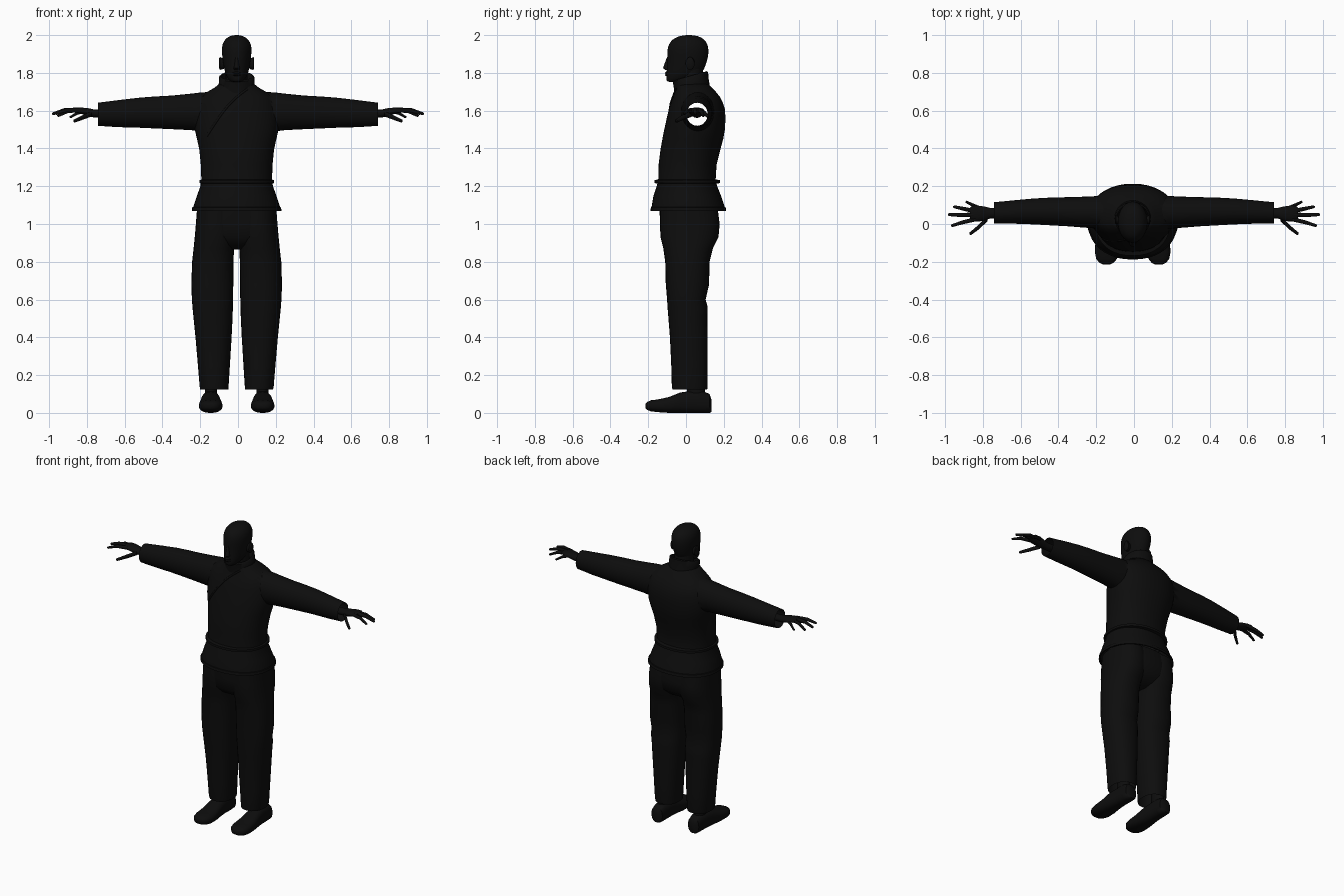
import bpy, bmesh, math
from mathutils import Vector
from mathutils.bvhtree import BVHTree

OFF = -0.007          # slight sideways offset of the body
black = bpy.data.materials.new("matte black")
black.diffuse_color = (0.004, 0.004, 0.004, 1)


def finish(name, me, angle=50):
    ob = bpy.data.objects.new(name, me)
    bpy.context.collection.objects.link(ob)
    me.materials.clear()
    me.materials.append(black)
    bpy.ops.object.select_all(action='DESELECT')
    ob.select_set(True)
    bpy.context.view_layer.objects.active = ob
    bpy.ops.object.shade_smooth_by_angle(angle=math.radians(angle))
    return ob


def loft(name, rings, axis, side=1, off=0.0, caps=(True, True), n=28, power=2.0, tilt=0.0, sub=0):
    """Skin through oval rings: (position on axis, a0, a1, b0, b1)."""
    bm = bmesh.new()
    rows = []
    for p, a0, a1, b0, b1 in rings:
        row = []
        for i in range(n):
            t = 2 * math.pi * i / n
            c, s = math.cos(t), math.sin(t)
            a = (a0 + a1) / 2 + (a1 - a0) / 2 * math.copysign(abs(c) ** (2 / power), c)
            b = (b0 + b1) / 2 + (b1 - b0) / 2 * math.copysign(abs(s) ** (2 / power), s)
            x, y, z = {'X': (p, a, b), 'Y': (a, p, b), 'Z': (a, b, p + tilt * b)}[axis]
            row.append(bm.verts.new((x * side + off, y, z)))
        rows.append(row)
    for r, q in zip(rows, rows[1:]):
        for i in range(n):
            j = (i + 1) % n
            bm.faces.new((r[i], r[j], q[j], q[i]))
    for use, row in zip(caps, (rows[0], rows[-1])):
        if use:
            bm.faces.new(row)
    bmesh.ops.recalc_face_normals(bm, faces=bm.faces)
    me = bpy.data.meshes.new(name)
    bm.to_mesh(me)
    bm.free()
    ob = finish(name, me)
    if sub:
        ob.modifiers.new("smooth", 'SUBSURF').levels = sub
    return ob


def oval(z, r, y0, y1):
    return (z, -r, r, y0, y1)


# jacket: torso joined with the sleeves, then opened at cuffs and hem
torso = loft("jacket", [oval(*r) for r in (
    (1.07, .232, -.185, .21), (1.09, .23, -.182, .205), (1.15, .21, -.172, .185),
    (1.20, .192, -.155, .165), (1.236, .187, -.147, .157), (1.315, .19, -.145, .162),
    (1.395, .198, -.135, .182), (1.45, .21, -.125, .197), (1.50, .222, -.115, .206),
    (1.56, .225, -.102, .209), (1.61, .22, -.09, .206), (1.645, .21, -.08, .194),
    (1.675, .19, -.068, .178), (1.70, .155, -.06, .158), (1.72, .12, -.055, .138),
    (1.745, .088, -.05, .115))], 'Z', off=OFF, n=40, power=2.2)
helpers = []
for s, label in ((1, "left"), (-1, "right")):
    sl = loft("sleeve_helper_" + label, [
        (.10, -.025, .15, 1.515, 1.70), (.19, -.025, .148, 1.49, 1.697), (.25, -.02, .145, 1.497, 1.69),
        (.35, -.012, .142, 1.502, 1.68), (.44, -.007, .14, 1.506, 1.675), (.53, -.002, .135, 1.51, 1.668),
        (.64, .002, .125, 1.513, 1.655), (.742, .003, .115, 1.52, 1.642)], 'X', side=s)
    m = torso.modifiers.new("join " + label, 'BOOLEAN')
    m.operation, m.object, m.solver = 'UNION', sl, 'EXACT'
    helpers.append(sl)
dg = bpy.context.evaluated_depsgraph_get()
me = bpy.data.meshes.new_from_object(torso.evaluated_get(dg))
for o in helpers + [torso]:
    bpy.data.objects.remove(o)
bm = bmesh.new()
bm.from_mesh(me)
tree = BVHTree.FromBMesh(bm)
bm.normal_update()
bmesh.ops.delete(bm, context='FACES', geom=[
    f for f in bm.faces
    if (abs(f.normal.x) > .9 and abs(f.calc_center_median().x) > .74)
    or (f.normal.z < -.9 and f.calc_center_median().z < 1.075)])
bm.to_mesh(me)
bm.free()
jacket = finish("jacket", me)

# belt and hem band
loft("belt", [oval(1.213, .186, -.15, .16), oval(1.217, .198, -.168, .18),
              oval(1.232, .198, -.168, .18), oval(1.236, .184, -.145, .156)],
     'Z', off=OFF, caps=(False, False), n=40, power=2.2)
loft("hem_band", [oval(1.07, .229, -.18, .205), oval(1.07, .237, -.188, .213),
                  oval(1.088, .235, -.186, .21), oval(1.09, .229, -.18, .204)],
     'Z', off=OFF, caps=(False, False), n=40, power=2.2)

# standing collar, higher at the back
loft("collar", [oval(1.70, .098, -.062, .125), oval(1.735, .095, -.064, .12),
                oval(1.772, .093, -.07, .117), oval(1.778, .086, -.062, .11),
                oval(1.72, .078, -.05, .10)],
     'Z', off=OFF, caps=(False, False), tilt=.28)

# diagonal wrap edge laid on the chest
pts = []
for i in range(13):
    t = i / 12
    x, z = .05 - .215 * t, 1.715 - .25 * t + .03 * math.sin(math.pi * t)
    hit = tree.ray_cast(Vector((x, -1, z)), Vector((0, 1, 0)))[0]
    if hit:
        pts.append(hit)
cu = bpy.data.curves.new("wrap_edge", 'CURVE')
cu.dimensions, cu.bevel_depth, cu.bevel_resolution = '3D', .006, 2
sp = cu.splines.new('POLY')
sp.points.add(len(pts) - 1)
for p, co in zip(sp.points, pts):
    p.co = (*co, 1)
cu.materials.append(black)
bpy.context.collection.objects.link(bpy.data.objects.new("wrap_edge", cu))

# neck and head
loft("neck", [oval(1.69, .062, -.03, .09), oval(1.76, .058, -.035, .09), oval(1.85, .058, -.03, .09)], 'Z', off=OFF)
loft("head", [oval(*r) for r in (
    (1.752, .022, -.095, -.04), (1.757, .036, -.103, 0), (1.775, .05, -.106, .05),
    (1.80, .062, -.104, .088), (1.84, .07, -.1, .105), (1.88, .076, -.1, .117),
    (1.92, .08, -.1, .121), (1.95, .077, -.093, .116), (1.975, .064, -.075, .1),
    (1.99, .046, -.05, .078), (1.998, .025, -.02, .05), (2.0, .008, .005, .022))], 'Z', off=OFF, sub=1)
loft("nose", [(1.815, -.014, .014, -.108, -.085), (1.825, -.017, .017, -.122, -.08),
              (1.84, -.012, .012, -.117, -.08), (1.885, -.008, .008, -.1, -.08)], 'Z', off=OFF, n=12)
loft("lips", [oval(1.783, .014, -.108, -.07), oval(1.789, .025, -.112, -.06), oval(1.794, .025, -.107, -.06),
              oval(1.80, .025, -.112, -.06), oval(1.807, .014, -.106, -.07)], 'Z', off=OFF, n=16)

# seat of the trousers
loft("trouser_seat", [oval(.865, .10, -.05, .07), oval(.89, .17, -.095, .12), oval(.93, .205, -.13, .165),
                      oval(1.0, .212, -.138, .178), oval(1.09, .205, -.14, .165)],
     'Z', off=OFF, power=2.4, n=36)

for s, label in ((1, "left"), (-1, "right")):
    # trouser leg, open at the cuff
    loft("trouser_leg_" + label, [
        (.125, .044, .193, -.072, .112), (.14, .043, .196, -.075, .115), (.25, .036, .205, -.078, .115),
        (.40, .027, .218, -.085, .115), (.50, .022, .228, -.093, .113), (.56, .02, .234, -.098, .115),
        (.60, .019, .237, -.1, .104), (.68, .018, .24, -.107, .122), (.80, .017, .236, -.11, .125),
        (.87, .014, .228, -.12, .142), (.93, .002, .222, -.135, .172), (1.0, 0, .216, -.138, .178),
        (1.08, 0, .21, -.138, .168)], 'Z', side=s, off=OFF, caps=(False, True), power=2.25)
    # ankle and shoe
    loft("ankle_" + label, [(.05, .10, .172, 0, .11), (.11, .105, .168, .005, .1), (.25, .10, .172, .005, .1)],
         'Z', side=s, off=OFF, n=16)
    loft("shoe_" + label, [
        (.135, .115, .157, .005, .07), (.125, .096, .176, 0, .1), (.09, .091, .181, 0, .115),
        (.02, .091, .183, 0, .115), (-.03, .086, .19, 0, .108), (-.09, .078, .197, 0, .084),
        (-.15, .075, .2, .004, .071), (-.185, .084, .193, .008, .067), (-.205, .1, .177, .015, .058),
        (-.215, .12, .155, .025, .048)], 'Y', side=s, off=OFF, n=24, power=2.6)
    # ear
    loft("ear_" + label, [(.068, .0, .04, 1.82, 1.875), (.088, -.002, .046, 1.815, 1.885),
                          (.093, .004, .042, 1.825, 1.88)], 'X', side=s, off=OFF, n=14)
    # palm with wrist
    loft("palm_" + label, [(.70, .03, .085, 1.562, 1.605), (.76, .03, .085, 1.563, 1.606),
                           (.79, .018, .092, 1.57, 1.613), (.83, .012, .098, 1.583, 1.617),
                           (.86, .018, .095, 1.59, 1.616), (.868, .03, .085, 1.596, 1.612)],
         'X', side=s, n=18)
    # fingers: root, middle joint and tip
    for finger, path, r in (
            ("thumb", ((.775, .03, 1.583), (.82, -.015, 1.565), (.872, -.05, 1.546)), .013),
            ("index", ((.84, .025, 1.602), (.91, .008, 1.602), (.968, -.008, 1.585)), .0105),
            ("middle", ((.85, .048, 1.605), (.92, .048, 1.603), (.985, .05, 1.584)), .011),
            ("ring", ((.84, .068, 1.603), (.90, .08, 1.597), (.957, .091, 1.574)), .0105),
            ("little", ((.815, .083, 1.598), (.85, .098, 1.588), (.892, .116, 1.567)), .01)):
        rings = []
        for (x, y, z), k in zip(path, (1.1, 1, .75)):
            rings.append((x, y - r * k, y + r * k, z - r * k, z + r * k))
        x, y, z = path[2]
        rings[-1] = (x - .007,) + rings[-1][1:]
        rings.append((x, y - r * .35, y + r * .35, z - r * .35, z + r * .35))
        loft(finger + "_finger_" + label, rings, 'X', side=s, n=10)
